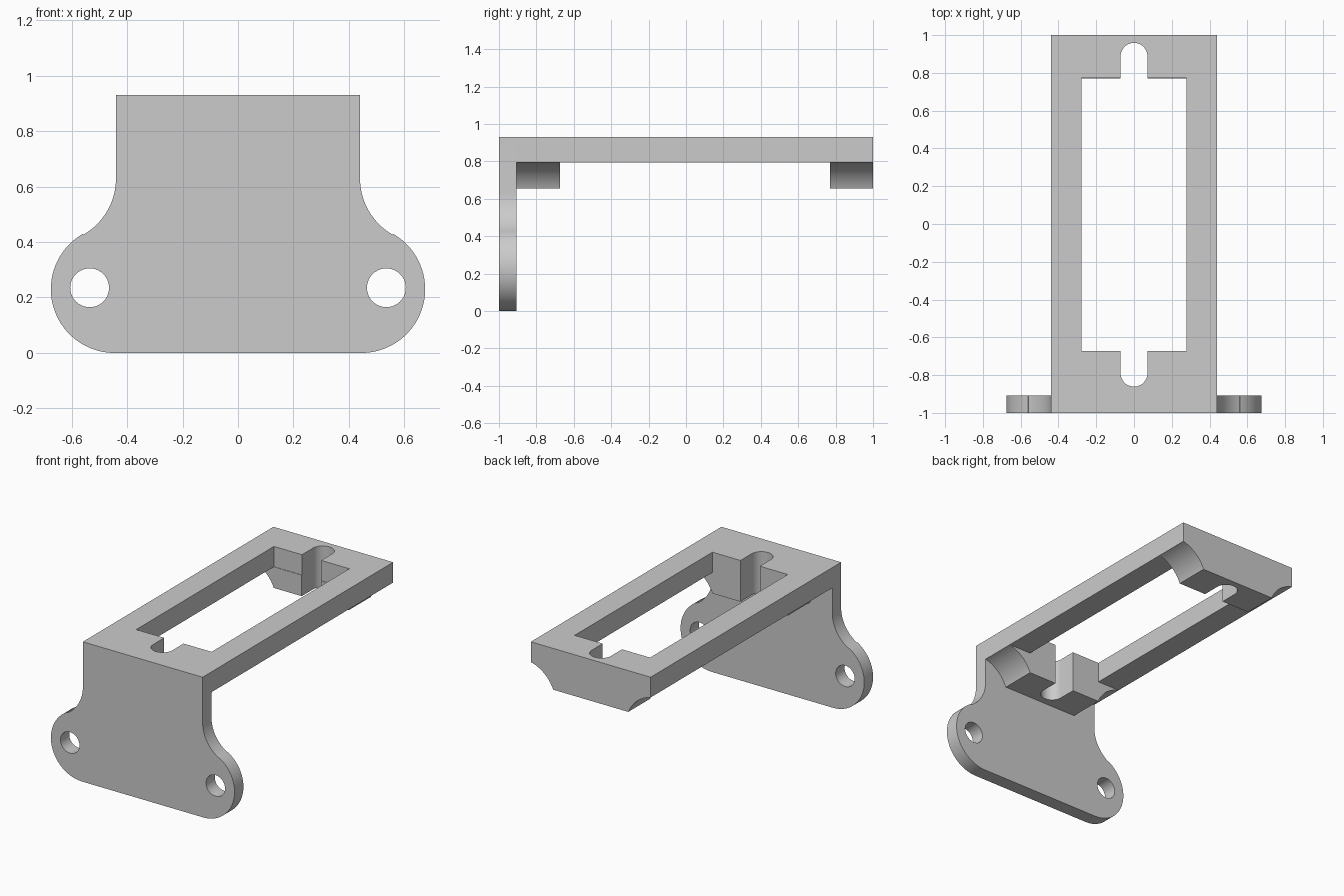
import bpy, bmesh
from math import sin, cos, radians
from mathutils import Vector

cube = bpy.data.objects.get("Cube")
if cube:
    bpy.data.objects.remove(cube, do_unlink=True)

grey = bpy.data.materials.new("light grey")
grey.use_nodes = True
COLOUR = (0.6, 0.6, 0.6, 1)
grey.diffuse_color = COLOUR
grey.node_tree.nodes["Principled BSDF"].inputs["Base Color"].default_value = COLOUR


def arc(cx, cy, r, start, end, steps=20):
    """Points on a circular arc, angles in degrees."""
    angles = [radians(start + (end - start) * i / steps) for i in range(steps + 1)]
    return [(cx + r * cos(a), cy + r * sin(a)) for a in angles]


def mirrored(half):
    """Close a right-hand half outline with its mirror image in x."""
    return half + [(-x, v) for x, v in reversed(half)]


def prism(name, outline, axis, low, high):
    """Extrude an outline along y (outline in xz) or z (outline in xy)."""
    bm = bmesh.new()
    place = (lambda u, v: (u, low, v)) if axis == "y" else (lambda u, v: (u, v, low))
    face = bm.faces.new([bm.verts.new(place(u, v)) for u, v in outline])
    moved = bmesh.ops.extrude_face_region(bm, geom=[face])["geom"]
    shift = Vector((0, high - low, 0) if axis == "y" else (0, 0, high - low))
    bmesh.ops.translate(bm, vec=shift, verts=[g for g in moved if isinstance(g, bmesh.types.BMVert)])
    bmesh.ops.recalc_face_normals(bm, faces=bm.faces)
    mesh = bpy.data.meshes.new(name)
    bm.to_mesh(mesh)
    bm.free()
    mesh.materials.append(grey)
    obj = bpy.data.objects.new(name, mesh)
    bpy.context.collection.objects.link(obj)
    return obj


def rectangle(x, low, high):
    return [(x, low), (x, high), (-x, high), (-x, low)]


def select(obj):
    bpy.ops.object.select_all(action="DESELECT")
    obj.select_set(True)
    bpy.context.view_layer.objects.active = obj


def cut(obj, cutters):
    select(obj)
    for cutter in cutters:
        mod = obj.modifiers.new("cut", "BOOLEAN")
        mod.operation, mod.solver, mod.object = "DIFFERENCE", "EXACT", cutter
        bpy.ops.object.modifier_apply(modifier=mod.name)


WIDTH, TOP, UNDER, FOOT = 0.44, 0.93, 0.795, 0.657
FLANGE_BACK = -0.907

# Mounting flange with rounded ears
ear = arc(0.445, 0.23, 0.23, -90, 60, 32)
neck = arc(0.675, 0.63, 0.235, 240, 180)
flange = prism("mounting_flange", mirrored(ear + neck + [(WIDTH, TOP)]), "y", -1, FLANGE_BACK)

# Top frame and the two screw blocks below it
frame = prism("top_frame", rectangle(WIDTH, FLANGE_BACK, 1), "z", UNDER, TOP)
block_outline = mirrored(arc(0.495, 0.565, 0.237, 157.5, 103.5))
front_block = prism("front_screw_block", block_outline, "y", FLANGE_BACK, -0.673)
back_block = prism("back_screw_block", block_outline, "y", 0.77, 1)

# Cutters: window, round-ended screw slot and ear holes
window = prism("window_cutter", rectangle(0.277, -0.673, 0.773), "z", 0.5, 1.1)
slot_outline = arc(0, 0.888, 0.071, 0, 180) + arc(0, -0.79, 0.071, 180, 360)
slot = prism("slot_cutter", slot_outline, "z", 0.5, 1.1)
holes = [prism("hole_cutter", arc(side * 0.535, 0.235, 0.07, 0, 351, 39), "y", -1.2, -0.7)
         for side in (-1, 1)]

cut(flange, holes)
cut(frame, [window, slot])
cut(front_block, [slot])
cut(back_block, [slot])
for cutter in [window, slot] + holes:
    bpy.data.objects.remove(cutter, do_unlink=True)

for part in (flange, frame, front_block, back_block):
    select(part)
    bpy.ops.object.shade_smooth_by_angle(angle=radians(30))
